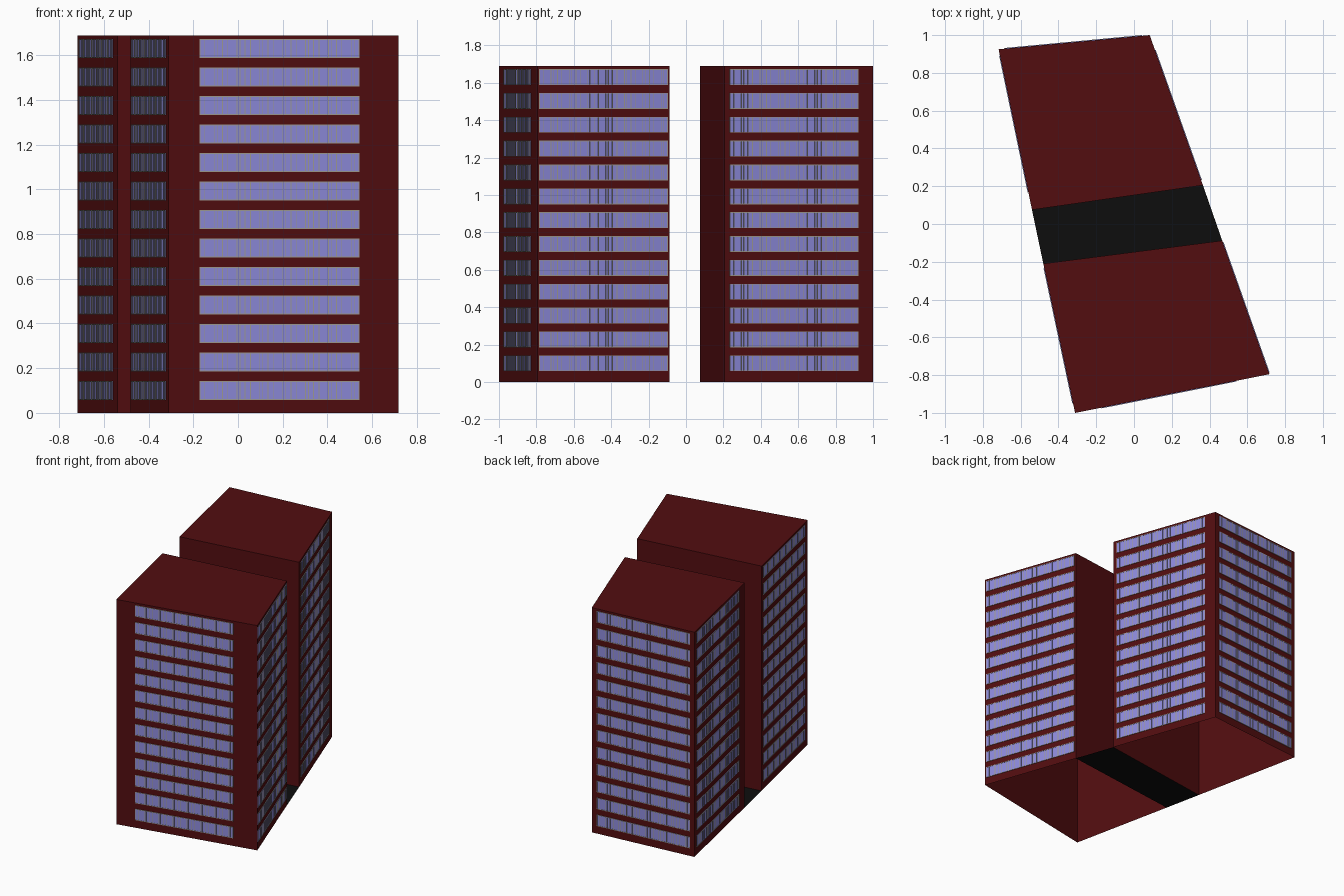
import bpy, bmesh
from mathutils import Vector

if "Cube" in bpy.data.objects:
    bpy.data.objects.remove(bpy.data.objects["Cube"])

HEIGHT = 1.689
FLOORS, PITCH = 13, 0.1275
SILL, HEAD = 0.058, 0.143
WINDOWS = 7

# Ground plan corners
A, B, C, D = (-0.717, 0.925), (0.083, 1.0), (0.365, 0.205), (-0.54, 0.075)
E, F, G, H = (0.467, -0.088), (-0.48, -0.21), (0.717, -0.795), (-0.312, -1.0)


def material(name, color):
    m = bpy.data.materials.new(name)
    m.diffuse_color = (*color, 1)
    m.use_nodes = True
    m.node_tree.nodes["Principled BSDF"].inputs["Base Color"].default_value = m.diffuse_color
    return m


RED = material("dark_red", (0.085, 0.004, 0.005))
BLACK = material("black", (0.004, 0.004, 0.004))
GLASS = material("glass", (0.27, 0.26, 0.72))
FRAME = material("frame", (0.36, 0.34, 0.30))


def make_object(name, bm, mat):
    me = bpy.data.meshes.new(name)
    bm.to_mesh(me)
    bm.free()
    me.materials.append(mat)
    ob = bpy.data.objects.new(name, me)
    bpy.context.collection.objects.link(ob)
    return ob


def block(name, plan):
    """Walls and flat roof, open underneath."""
    bm = bmesh.new()
    low = [bm.verts.new((x, y, 0)) for x, y in plan]
    top = [bm.verts.new((x, y, HEIGHT)) for x, y in plan]
    n = len(plan)
    for i in range(n):
        j = (i + 1) % n
        bm.faces.new((low[i], low[j], top[j], top[i]))
    bm.faces.new(top)
    return make_object(name, bm, RED)


def panel(bm, origin, along, out, u0, u1, z0, z1, depth):
    """Shallow box standing proud of a wall, without a back."""
    def ring(d):
        return [bm.verts.new(origin + along * u + out * d + Vector((0, 0, z)))
                for u, z in ((u0, z0), (u1, z0), (u1, z1), (u0, z1))]
    back, front = ring(0), ring(depth)
    bm.faces.new(front)
    for i in range(4):
        j = (i + 1) % 4
        bm.faces.new((back[i], back[j], front[j], front[i]))


def facade(name, p, q, t0, t1):
    """Window bands on wall p-q (counter-clockwise), one per floor."""
    p, q = Vector((*p, 0)), Vector((*q, 0))
    along = (q - p).normalized()
    out = Vector((along.y, -along.x, 0))
    origin, width = p.lerp(q, t0), (q - p).length * (t1 - t0)
    glass, frame = bmesh.new(), bmesh.new()
    panel(glass, origin, along, out, 0, width, SILL, HEAD, 0.002)
    bar, step = 0.004, width / WINDOWS

    def strip(u0, u1, z0, z1):
        panel(frame, origin, along, out, u0, u1, z0, z1, 0.004)
    # top and bottom rails, window posts and sliding sash bars
    strip(0, width, SILL, SILL + bar)
    strip(0, width, HEAD - bar, HEAD)
    for i in range(WINDOWS + 1):
        u = min(max(i * step - bar / 2, 0), width - bar)
        strip(u, u + bar, SILL + bar, HEAD - bar)
    for i in range(WINDOWS):
        for t in (0.22, 0.63, 0.76):
            u = (i + t) * step
            strip(u, u + bar * 0.8, SILL + bar, HEAD - bar)
    for ob in (make_object(name + "_glass", glass, GLASS),
               make_object(name + "_frames", frame, FRAME)):
        arr = ob.modifiers.new("floors", 'ARRAY')
        arr.count = FLOORS
        arr.use_relative_offset = False
        arr.use_constant_offset = True
        arr.constant_offset_displace = (0, 0, PITCH)


# Two towers
block("front_tower", (H, G, E, F))
block("back_tower", (D, C, B, A))

# Paved courtyard between them
bm = bmesh.new()
bm.faces.new([bm.verts.new((x, y, 0)) for x, y in (F, E, C, D)])
make_object("courtyard", bm, BLACK)

# Window bands on the outer walls
facade("front_windows", H, G, 0.135, 0.83)
facade("right_front_windows", G, E, 0.012, 0.985)
facade("right_back_windows", C, B, 0.035, 0.9)
facade("back_windows", B, A, 0.05, 0.96)
facade("left_back_windows", A, D, 0.04, 0.89)
facade("left_front_windows", F, H, 0.03, 0.935)
